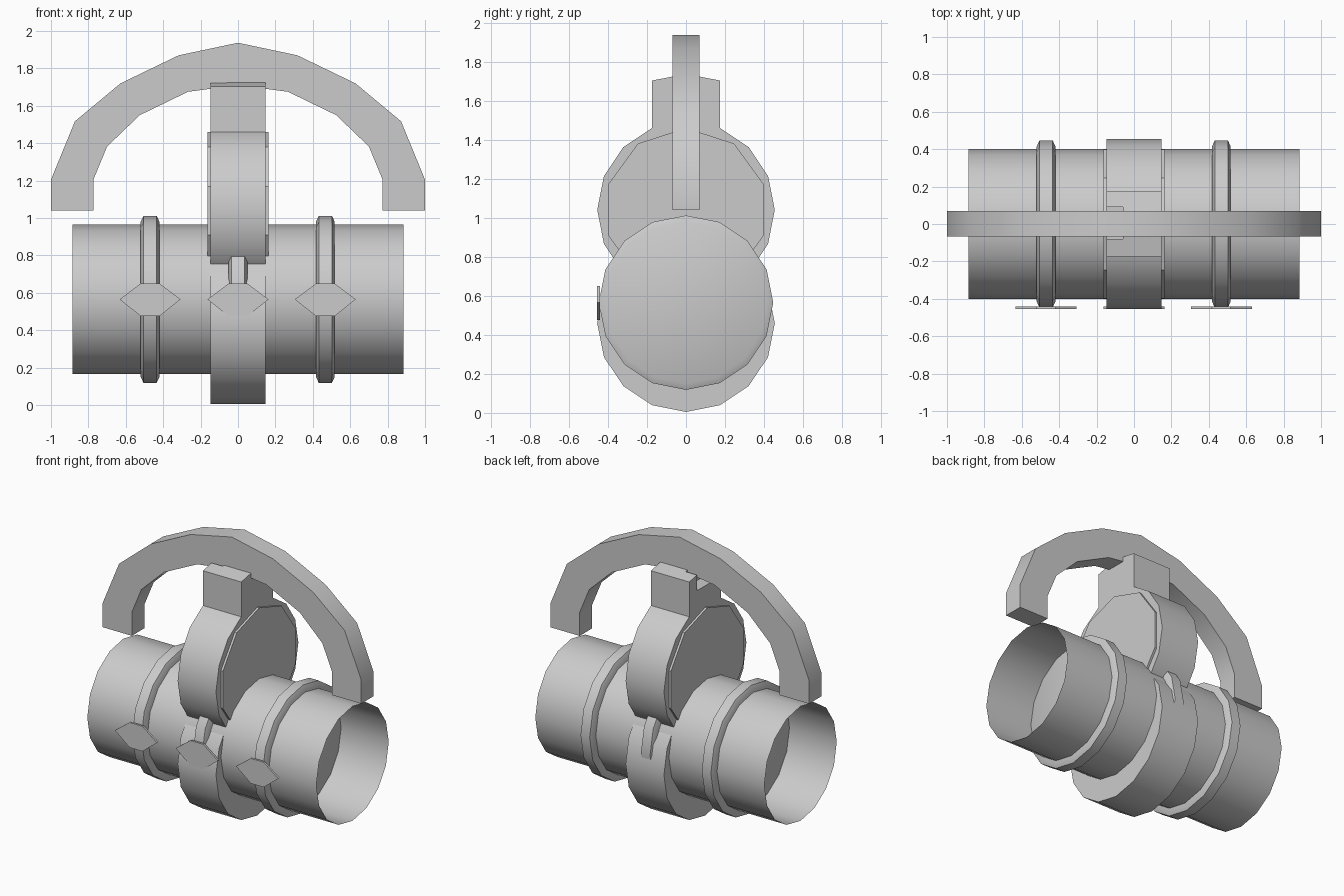
import bpy, bmesh, math
from mathutils import Vector

if "Cube" in bpy.data.objects:
    bpy.data.objects.remove(bpy.data.objects["Cube"], do_unlink=True)

grey = bpy.data.materials.new("light grey")
grey.use_nodes = True
grey.diffuse_color = (0.6, 0.6, 0.6, 1)
grey.node_tree.nodes["Principled BSDF"].inputs["Base Color"].default_value = (0.6, 0.6, 0.6, 1)


def finish(name, bm, smooth=True):
    bmesh.ops.recalc_face_normals(bm, faces=bm.faces)
    mesh = bpy.data.meshes.new(name)
    bm.to_mesh(mesh)
    bm.free()
    mesh.materials.append(grey)
    ob = bpy.data.objects.new(name, mesh)
    bpy.context.collection.objects.link(ob)
    if smooth:
        bpy.ops.object.select_all(action='DESELECT')
        ob.select_set(True)
        bpy.context.view_layer.objects.active = ob
        bpy.ops.object.shade_smooth_by_angle(angle=math.radians(30))
    return ob


def lathe(name, profile, z, sides=16, capped=True):
    """Turn (x, radius) points around a lengthwise axis at height z."""
    bm = bmesh.new()
    rings = []
    for x, r in profile:
        angles = [math.tau * i / sides for i in range(sides)]
        rings.append([bm.verts.new((x, r * math.sin(a), z + r * math.cos(a))) for a in angles])
    for a, b in zip(rings, rings[1:]):
        for i in range(sides):
            j = (i + 1) % sides
            bm.faces.new((a[i], a[j], b[j], b[i]))
    if capped:
        bm.faces.new(rings[0])
        bm.faces.new(rings[-1])
    return finish(name, bm)


def prism(name, points, offset, smooth=True):
    """Extrude a closed outline of 3D points by offset."""
    bm = bmesh.new()
    face = bm.faces.new([bm.verts.new(p) for p in points])
    ext = bmesh.ops.extrude_face_region(bm, geom=[face], use_keep_orig=True)
    moved = [g for g in ext["geom"] if isinstance(g, bmesh.types.BMVert)]
    bmesh.ops.translate(bm, verts=moved, vec=Vector(offset))
    return finish(name, bm, smooth)


AXIS = 0.565  # height of the tube axis

# Open main tube
lathe("main_tube", [(-0.885, 0.4), (0.885, 0.4)], AXIS, capped=False)

# Chamfered bands, each with a pointed plate on the front
for label, x in (("right", -0.47), ("middle", 0.0), ("left", 0.467)):
    lathe(label + "_band", [(x - 0.05, 0.415), (x - 0.035, 0.447),
                            (x + 0.035, 0.447), (x + 0.05, 0.415)], AXIS)
    outline = [(-0.163, 0), (-0.05, 0.085), (0.05, 0.085),
               (0.163, 0), (0.05, -0.09), (-0.05, -0.09)]
    prism(label + "_clasp", [(x + px, -0.455, AXIS + pz) for px, pz in outline],
          (0, 0.014, 0), smooth=False)

# Lower and upper drums crossing the tube
lathe("lower_drum", [(-0.148, 0.455), (0.148, 0.455)], 0.46)
lathe("upper_drum", [(-0.148, 0.455), (0.148, 0.455)], 1.04)
lathe("upper_drum_caps", [(-0.163, 0.42), (0.163, 0.42)], 1.04, sides=10)

# Mounting block with a low ridged top, notched on one side under the handle
block = prism("mounting_block",
              [(-0.148, y, z) for y, z in ((-0.175, 1.35), (0.175, 1.35), (0.175, 1.703),
                                           (0, 1.737), (-0.175, 1.703))], (0.296, 0, 0), False)
cutter = prism("notch_cutter",
               [(-0.2, y, z) for y, z in ((-0.08, 1.61), (0.09, 1.61), (0.09, 1.85), (-0.08, 1.85))],
               (0.14, 0, 0), False)
notch = block.modifiers.new("notch", 'BOOLEAN')
notch.operation = 'DIFFERENCE'
notch.solver = 'EXACT'
notch.object = cutter
bpy.ops.object.select_all(action='DESELECT')
block.select_set(True)
bpy.context.view_layer.objects.active = block
bpy.ops.object.modifier_apply(modifier="notch")
bpy.data.objects.remove(cutter, do_unlink=True)

# Arched handle: half of each edge, mirrored across the centre
outer = [(1, 1.04), (1, 1.205), (0.872, 1.517), (0.628, 1.72), (0.317, 1.87)]
inner = [(0.773, 1.04), (0.773, 1.205), (0.7, 1.382), (0.525, 1.55), (0.267, 1.675)]


def arch(half, top):
    return half + [(0, top)] + [(-x, z) for x, z in reversed(half)]


loop = arch(outer, 1.937) + arch(inner, 1.71)[::-1]
prism("arched_handle", [(x, -0.068, z) for x, z in loop], (0, 0.138, 0))
